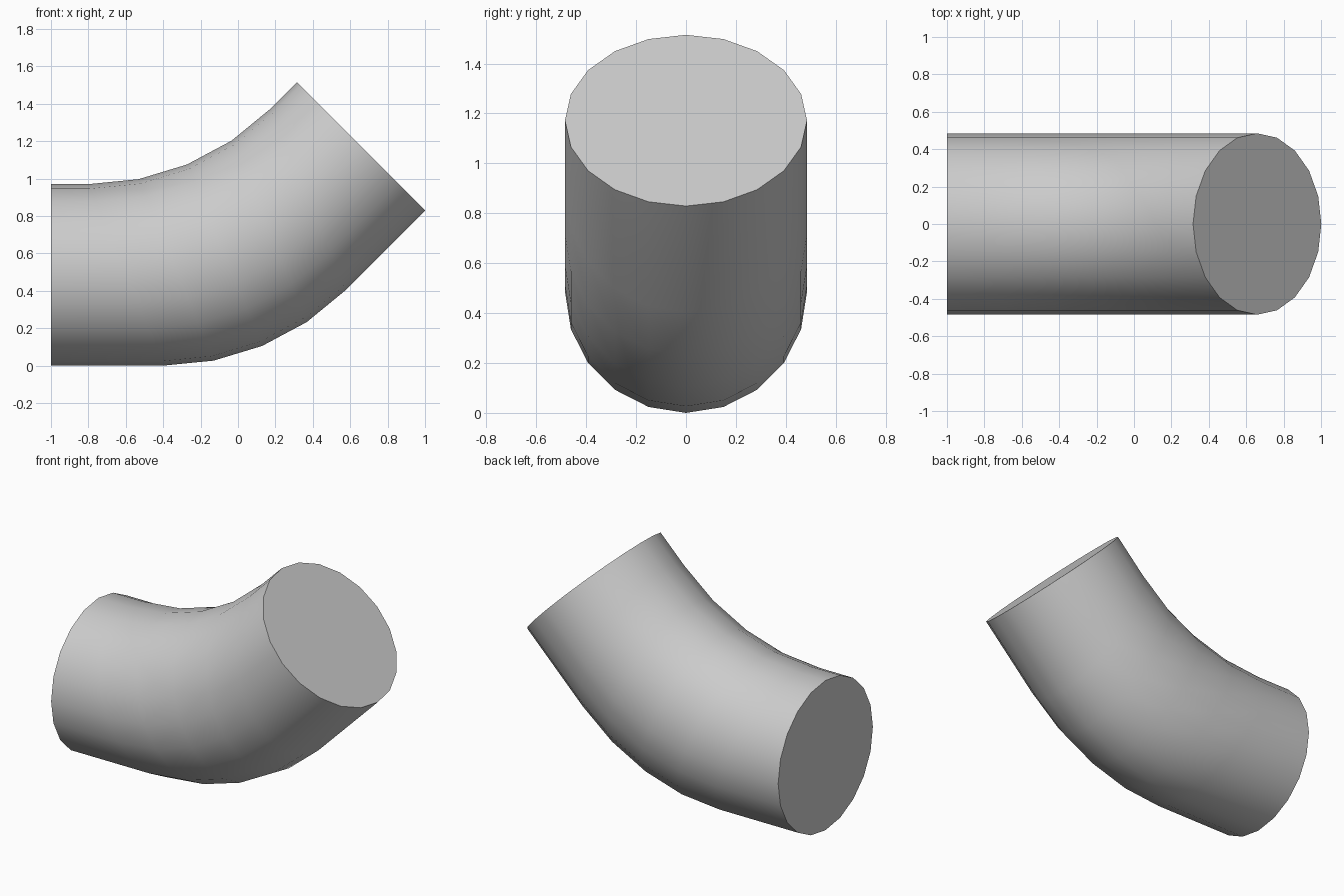
import bpy, bmesh, math
from mathutils import Vector

cube = bpy.data.objects.get("Cube")
if cube:
    bpy.data.objects.remove(cube, do_unlink=True)

SIDES = 20
RADIUS = 0.485
BEND = math.radians(45)
STEPS = 4        # facets along the bend
STEP = 0.2705    # length of each bend facet
STRAIGHT = 0.4   # length of each straight end

# Plain grey material
grey = bpy.data.materials.new("light grey")
grey.use_nodes = True
colour = (0.6, 0.6, 0.6, 1)
grey.diffuse_color = colour
grey.node_tree.nodes["Principled BSDF"].inputs["Base Color"].default_value = colour


def heading(angle):
    return Vector((math.cos(angle), 0, math.sin(angle)))


def ring(bm, centre, lean):
    """Cross-section loop; lean is the x, z offset for one unit of height."""
    verts = []
    for i in range(SIDES):
        a = math.tau * i / SIDES
        side = Vector((0, RADIUS * math.sin(a), 0))
        verts.append(bm.verts.new(centre + side + lean * RADIUS * math.cos(a)))
    return verts


bm = bmesh.new()
centre = Vector((-1, 0, RADIUS))
miter = Vector((-math.tan(BEND / 2), 0, 1))

# Square-cut inlet, mitred bend rings, then square-cut outlet
rings = [ring(bm, centre, Vector((0, 0, 1)))]
centre = centre + heading(0) * STRAIGHT
rings.append(ring(bm, centre, miter))
for k in range(STEPS):
    centre = centre + heading(BEND * (k + 0.5) / STEPS) * STEP
    rings.append(ring(bm, centre, miter))
centre = centre + heading(BEND) * STRAIGHT
rings.append(ring(bm, centre, Vector((-math.sin(BEND), 0, math.cos(BEND)))))

# Pipe wall and the two flat ends
for a, b in zip(rings, rings[1:]):
    for i in range(SIDES):
        j = (i + 1) % SIDES
        bm.faces.new((a[i], a[j], b[j], b[i]))
bm.faces.new(rings[0])
bm.faces.new(rings[-1])
bmesh.ops.recalc_face_normals(bm, faces=bm.faces)

mesh = bpy.data.meshes.new("pipe_elbow")
bm.to_mesh(mesh)
bm.free()
mesh.materials.append(grey)
elbow = bpy.data.objects.new("pipe_elbow", mesh)
bpy.context.collection.objects.link(elbow)

bpy.ops.object.select_all(action='DESELECT')
elbow.select_set(True)
bpy.context.view_layer.objects.active = elbow
bpy.ops.object.shade_smooth_by_angle(angle=math.radians(35))
